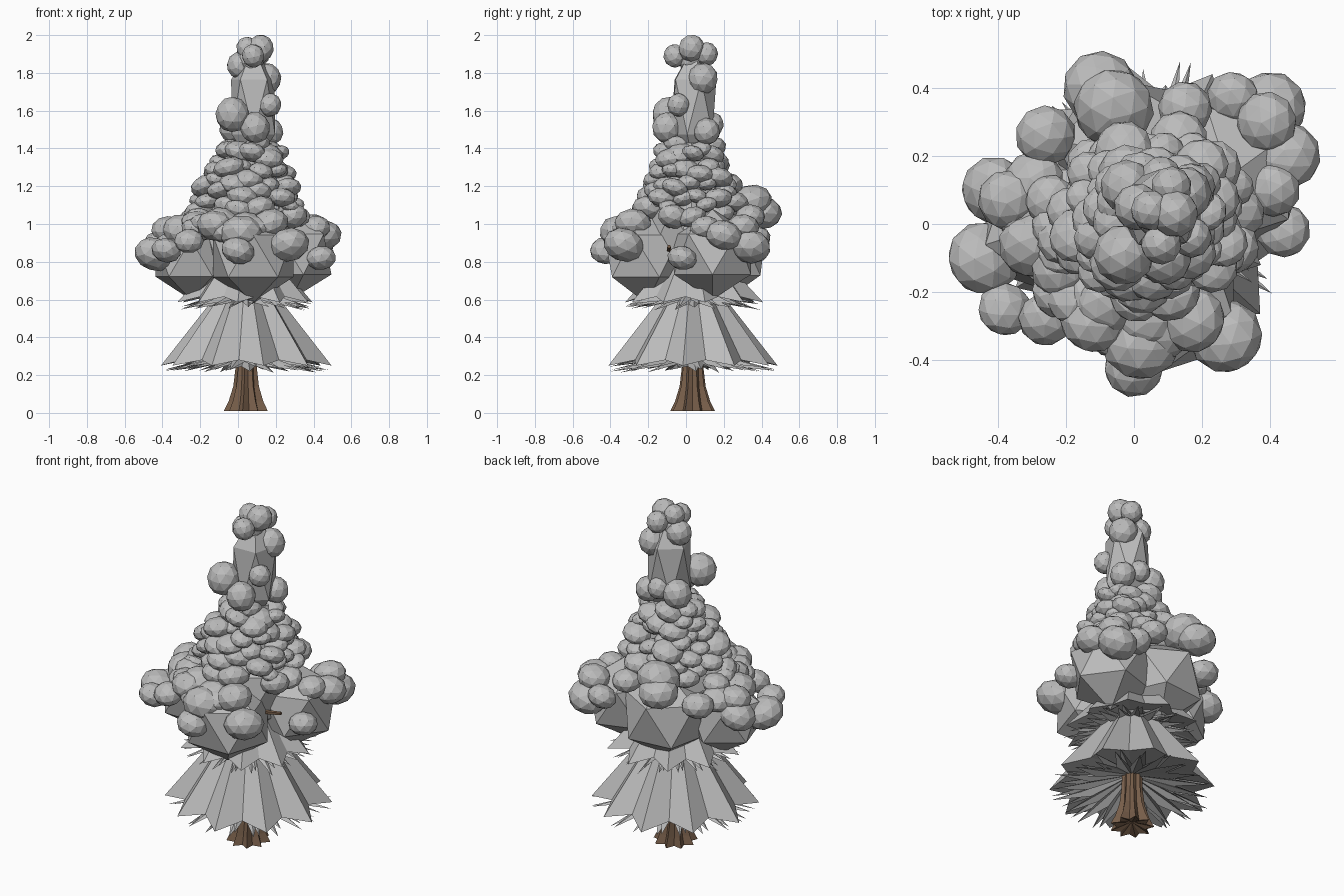
import bpy, bmesh, math, random
from mathutils import Vector, Matrix

random.seed(7)
if "Cube" in bpy.data.objects:
    bpy.data.objects.remove(bpy.data.objects["Cube"])

AXIS = Vector((0.045, 0.035, 0))


def make_material(name, colour):
    material = bpy.data.materials.new(name)
    material.use_nodes = True
    material.diffuse_color = colour
    material.node_tree.nodes["Principled BSDF"].inputs["Base Color"].default_value = colour
    return material


foliage = make_material("pale grey foliage", (0.5, 0.5, 0.5, 1))
bark = make_material("brown bark", (0.19, 0.115, 0.07, 1))


def finish(name, bm, material):
    """Turn a bmesh into a flat shaded object."""
    bmesh.ops.recalc_face_normals(bm, faces=bm.faces)
    mesh = bpy.data.meshes.new(name)
    bm.to_mesh(mesh)
    bm.free()
    mesh.materials.append(material)
    obj = bpy.data.objects.new(name, mesh)
    bpy.context.scene.collection.objects.link(obj)


def add_ball(bm, centre, radius, squash):
    """Rounded clump, randomly turned and slightly tilted."""
    matrix = (Matrix.Translation(centre)
              @ Matrix.Rotation(random.uniform(-0.35, 0.35), 4, "X")
              @ Matrix.Rotation(random.uniform(-0.35, 0.35), 4, "Y")
              @ Matrix.Diagonal((1, 1, squash, 1))
              @ Matrix.Rotation(random.uniform(0, math.tau), 4, "Z"))
    bmesh.ops.create_icosphere(bm, subdivisions=2, radius=radius, matrix=matrix)


def add_lump(bm, centre, radius, degrees, stretch=1.0):
    """Coarse twenty sided mass."""
    matrix = (Matrix.Translation(centre) @ Matrix.Rotation(math.radians(degrees), 4, "Z")
              @ Matrix.Diagonal((1, 1, stretch, 1)))
    bmesh.ops.create_icosphere(bm, subdivisions=1, radius=radius, matrix=matrix)


def ring(bm, count, radius_at, height_at, turn=0.0):
    verts = []
    for i in range(count):
        angle = math.tau * i / count + turn
        r = radius_at(i)
        verts.append(bm.verts.new((AXIS.x + r * math.cos(angle),
                                   AXIS.y + r * math.sin(angle), height_at(i))))
    return verts


def bridge(bm, low, high):
    n = len(low)
    for i in range(n):
        j = (i + 1) % n
        bm.faces.new((low[i], low[j], high[j], high[i]))


def fan(bm, verts, height):
    tip = bm.verts.new((AXIS.x, AXIS.y, height))
    for i, vert in enumerate(verts):
        bm.faces.new((vert, verts[(i + 1) % len(verts)], tip))


# Trunk with flared root ribs
bm = bmesh.new()
levels = [(0.01, 0.12), (0.06, 0.095), (0.14, 0.07), (0.24, 0.058), (0.6, 0.05), (1.0, 0.04)]
ribs = 18
previous = None
for height, radius in levels:
    groove = 0.66 + 0.15 * min(height * 4, 1)
    current = ring(bm, ribs, lambda i: radius * (1 if i % 2 else groove),
                   lambda i: height)
    if previous:
        bridge(bm, previous, current)
    else:
        fan(bm, current, height + 0.03)
    previous = current
fan(bm, previous, height)
finish("trunk", bm, bark)

# Small twig poking out of the canopy
bm = bmesh.new()
bmesh.ops.create_cone(bm, segments=5, radius1=0.013, radius2=0.01, depth=0.12, cap_ends=True,
                      matrix=Matrix.Translation((0.285, -0.09, 0.87))
                      @ Matrix.Rotation(math.radians(80), 4, "Y"))
finish("twig", bm, bark)


# Pleated skirts with a separate spiky fringe below each
def skirt(name, points, radius, rim, neck_radius, neck, turn, gap):
    bm = bmesh.new()
    reach = [radius * random.uniform(0.96, 1.02) for _ in range(points)]
    hem = ring(bm, points * 2,
               lambda i: reach[i // 2] if i % 2 else radius * 0.76,
               lambda i: rim if i % 2 else rim + 0.03, turn)
    top = ring(bm, points * 2,
               lambda i: neck_radius * (1 if i % 2 else 0.85), lambda i: neck, turn)
    bridge(bm, hem, top)
    fan(bm, top, neck)
    fan(bm, hem, rim + 0.12)
    finish(name, bm, foliage)

    bm = bmesh.new()
    for layer in range(2):
        count = points * 4
        length = [radius * random.uniform(0.86, 1.0) for _ in range(count)]
        drop = [random.uniform(-0.008, 0.012) for _ in range(count)]
        star = ring(bm, count,
                    lambda i: length[i] if i % 2 else radius * 0.5,
                    lambda i: rim - gap + drop[i] + (0 if i % 2 else 0.035) + 0.015 * layer,
                    turn + layer * 0.07)
        fan(bm, star, rim + 0.08 + 0.015 * layer)
    finish(name + "_fringe", bm, foliage)


skirt("lower_skirt", 10, 0.46, 0.25, 0.1, 0.7, 0.2, 0.032)
skirt("upper_skirt", 10, 0.37, 0.585, 0.1, 0.88, 0.5, 0.035)

# Coarse canopy masses, in hundredths: x, y, z, radius, then degrees of turn
lumps = [(8, -21, 83, 25, -18), (-25, 0, 82, 22, -18), (28, 14, 84, 24, 180),
         (-1, 20, 84, 25, 96), (5, 2, 94, 29, 50)]
bm = bmesh.new()
for x, y, z, r, degrees in lumps:
    add_lump(bm, Vector((x, y, z)) / 100, r / 100, degrees)
finish("canopy_lumps", bm, foliage)

# Rounded clumps around the canopy, in hundredths: x, y, z, radius
clumps = [(-44, -10, 84, 11), (-41, 10, 89, 10), (-37, 7, 97, 9), (-30, -6, 97, 10),
          (-38, -25, 86, 8), (-26, -28, 91, 8), (0, -42, 86, 9), (2, -34, 95, 12),
          (27, -33, 89, 11), (44, -2, 82, 8), (41, 10, 98, 8), (45, 20, 94, 10),
          (40, 34, 88, 11), (39, 30, 98, 9), (29, 37, 92, 8), (15, 34, 104, 8),
          (-10, 40, 106, 11), (-6, 34, 111, 12), (-26, 26, 97, 9), (17, -28, 100, 10),
          (-12, -28, 99, 10), (29, -7, 104, 8)]
bm = bmesh.new()
for x, y, z, r in clumps:
    add_ball(bm, Vector((x, y, z)) / 100, r / 100, 0.8)
# Extra clumps on the front left shoulder
for i in range(16):
    angle = math.radians(165 + 8 * i)
    reach = random.uniform(0.23, 0.37)
    spot = AXIS + Vector((reach * math.cos(angle), reach * math.sin(angle), 1.32 - reach))
    add_ball(bm, spot, random.uniform(0.07, 0.1), 0.7)
finish("canopy_clumps", bm, foliage)

# Middle tier: tapered core covered in a spiral of flattened clumps
core = Vector((0.055, 0.03, 1.2))
bm = bmesh.new()
bmesh.ops.create_cone(bm, segments=8, radius1=0.26, radius2=0.12, depth=0.46, cap_ends=True,
                      matrix=Matrix.Translation(core) @ Matrix.Diagonal((1, 0.88, 1, 1)))
finish("middle_core", bm, foliage)
bm = bmesh.new()
total = 66
for i in range(total):
    t = i / (total - 1)
    angle = i * math.radians(137.5)
    reach = 0.24 - 0.13 * t ** 1.6 + random.uniform(-0.03, 0.025)
    spot = Vector((core.x + reach * math.cos(angle),
                   core.y + 0.9 * reach * math.sin(angle),
                   1.05 + 0.36 * t + random.uniform(-0.02, 0.02)))
    add_ball(bm, spot, random.uniform(0.05, 0.09), 0.65)
finish("middle_clumps", bm, foliage)

# Crown: stretched faceted mass with round clumps, in hundredths
bm = bmesh.new()
add_lump(bm, Vector((0.08, 0.04, 1.62)), 0.135, 20, 2.4)
finish("crown_core", bm, foliage)
crown = [(8, -6, 189, 6), (12, 3, 193, 7), (5, 4, 193, 6), (11, 11, 190, 6), (1, 5, 184, 7),
         (15, 9, 177, 8), (-3, -9, 158, 9), (17, -4, 163, 6), (9, -10, 151, 8),
         (17, 11, 149, 7), (-2, 11, 151, 8), (8, 14, 153, 6), (7, 3, 187, 7)]
bm = bmesh.new()
for x, y, z, r in crown:
    add_ball(bm, Vector((x, y, z)) / 100, r / 100, 1.05)
finish("crown_clumps", bm, foliage)
